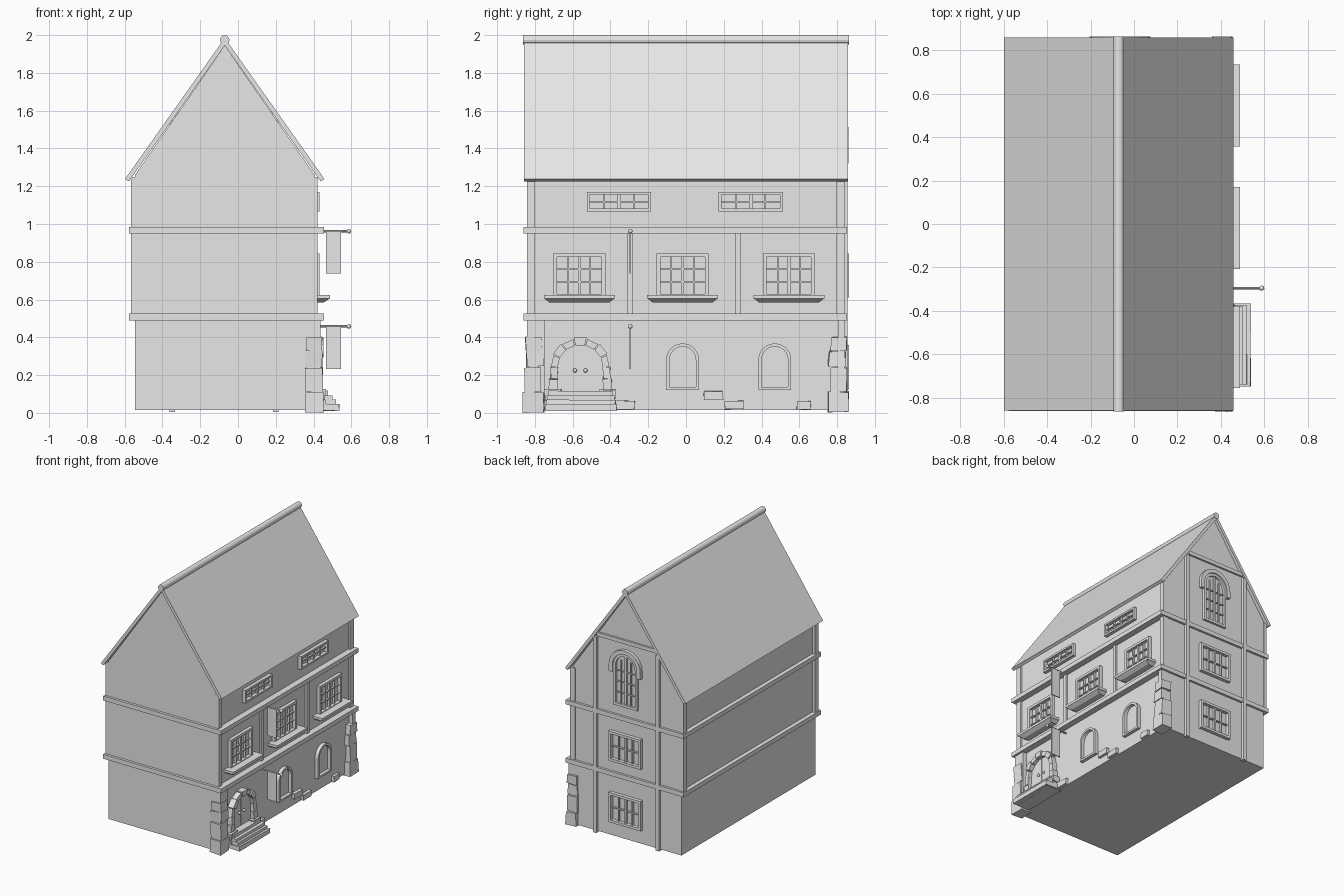
import bpy, bmesh, math, random
from mathutils import Vector

random.seed(4)
if "Cube" in bpy.data.objects:
    bpy.data.objects.remove(bpy.data.objects["Cube"])

grey = bpy.data.materials.new("plain_grey")
grey.use_nodes = True
grey.diffuse_color = (0.8, 0.8, 0.8, 1)
grey.node_tree.nodes["Principled BSDF"].inputs["Base Color"].default_value = grey.diffuse_color

SIDE, BACK, FRONT = 0.405, 0.835, -0.84     # wall planes
LEFT, RIDGE = -0.545, -0.07


def finish(name, bm):
    bmesh.ops.recalc_face_normals(bm, faces=bm.faces)
    mesh = bpy.data.meshes.new(name)
    bm.to_mesh(mesh)
    bm.free()
    mesh.materials.append(grey)
    obj = bpy.data.objects.new(name, mesh)
    bpy.context.collection.objects.link(obj)
    return obj


def box(name, x, y, z, rough=0.0):
    bm = bmesh.new()
    bmesh.ops.create_cube(bm, size=1)
    for v in bm.verts:
        v.co = [r[0] if c < 0 else r[1] for c, r in zip(v.co, (x, y, z))]
        v.co += Vector([random.uniform(-rough, rough) for _ in range(3)])
    return finish(name, bm)


# wall coordinates: u along the wall, v up, d outwards
def place(wall, u, v, d):
    return (SIDE + d, u, v) if wall == "side" else (u, BACK + d, v)


def plate(name, wall, outline, d0, d1):
    bm = bmesh.new()
    a, b = [[bm.verts.new(place(wall, u, v, d)) for u, v in outline] for d in (d0, d1)]
    bm.faces.new(a)
    bm.faces.new(b)
    n = len(a)
    for i in range(n):
        j = (i + 1) % n
        bm.faces.new((a[i], a[j], b[j], b[i]))
    return finish(name, bm)


def ring(name, wall, outer, inner, d0, d1):
    bm = bmesh.new()
    loops = [[bm.verts.new(place(wall, u, v, d)) for u, v in line]
             for line, d in ((outer, d0), (outer, d1), (inner, d1), (inner, d0))]
    n = len(outer)
    for k in range(4):
        a, b = loops[k], loops[(k + 1) % 4]
        for i in range(n):
            j = (i + 1) % n
            bm.faces.new((a[i], a[j], b[j], b[i]))
    return finish(name, bm)


def rect(u0, u1, v0, v1):
    return [(u0, v0), (u1, v0), (u1, v1), (u0, v1)]


def arc(u, v, r, start=0, end=180, steps=12):
    angles = [math.radians(start + (end - start) * i / steps) for i in range(steps + 1)]
    return [(u + r * math.cos(a), v + r * math.sin(a)) for a in angles]


def arch(u, r, v0, v1):
    return [(u - r, v0), (u + r, v0)] + arc(u, v1 - r, r)


def bars(name, wall, u0, u1, v0, v1, cols, rows, depth):
    for i in range(1, cols):
        u = u0 + (u1 - u0) * i / cols
        w = 0.008 if i * 2 == cols else 0.004
        plate(name + "_upright_bar", wall, rect(u - w, u + w, v0, v1), 0, depth)
    for i in range(1, rows):
        v = v0 + (v1 - v0) * i / rows
        plate(name + "_cross_bar", wall, rect(u0, u1, v - 0.004, v + 0.004), 0, depth - 0.002)


def window(name, wall, u0, u1, v0, v1, cols, rows, rim=0.02):
    inner = (u0 + rim, u1 - rim, v0 + rim, v1 - rim)
    ring(name + "_frame", wall, rect(u0, u1, v0, v1), rect(*inner), -0.01, 0.027)
    bars(name, wall, *inner, cols, rows, 0.017)


# walls with gables
plate("walls", "back", [(LEFT, 0.015), (SIDE, 0.015), (SIDE, 1.26),
                        (RIDGE, 1.945), (LEFT, 1.26)], 0, FRONT - BACK)

# roof and ridge
plate("roof", "back", [(-0.598, 1.238), (RIDGE, 1.985), (0.458, 1.238), (0.437, 1.226),
                       (RIDGE, 1.945), (-0.577, 1.226)], 0.022, -1.692)
bm = bmesh.new()
bmesh.ops.create_cone(bm, cap_ends=True, segments=12, radius1=0.025, radius2=0.025, depth=1.725)
for v in bm.verts:
    v.co = (RIDGE + v.co.x, v.co.z, 1.975 + v.co.y)
finish("ridge_roll", bm)

# floor belts and corner posts
for z0, z1 in ((0.49, 0.525), (0.95, 0.985)):
    box("floor_belt", (-0.577, 0.455), (-0.86, 0.853), (z0, z1))
for z in ((0.525, 0.95), (0.985, 1.25)):
    for y in ((-0.842, -0.8), (0.798, 0.842)):
        box("right_corner_post", (0.38, 0.422), y, z)
        box("left_corner_post", (-0.567, LEFT + 0.001), y, z)
for y in (-0.295, 0.275):
    plate("wall_post", "side", rect(y - 0.015, y + 0.015, 0.525, 0.95), -0.01, 0.015)
for y in ((-0.841, -0.75), (0.805, 0.838)):
    box("ground_corner_pillar", (0.38, 0.438), y, (0.015, 0.49))

# back timber frame
for x in (-0.348, 0.2):
    plate("back_post", "back", rect(x - 0.015, x + 0.015, 0.005, 1.55), -0.01, 0.02)
plate("back_beam", "back", rect(-0.333, 0.185, 1.56, 1.59), -0.01, 0.015)

# side windows, with tapered sills on the middle floor
for y in (-0.355, 0.343):
    window("attic_window", "side", y - 0.17, y + 0.17, 1.067, 1.17, 4, 2, 0.015)
for y in (-0.565, -0.018, 0.545):
    window("middle_window", "side", y - 0.138, y + 0.138, 0.61, 0.845, 4, 3)
    box("sill", (SIDE - 0.01, 0.487), (y - 0.188, y + 0.188), (0.605, 0.625))
    lower = box("sill_moulding", (SIDE - 0.01, 0.485), (y - 0.185, y + 0.185), (0.585, 0.605))
    for v in lower.data.vertices:
        if v.co.z < 0.59:
            v.co.x = min(v.co.x, 0.455)
            v.co.y = y + (v.co.y - y) * 0.86
for y in (-0.018, 0.47):
    ring("arched_window_frame", "side", arch(y, 0.087, 0.122, 0.368),
         arch(y, 0.07, 0.138, 0.351), -0.01, 0.027)

# back windows
for z in (0.125, 0.61):
    window("back_window", "back", -0.205, 0.075, z, z + 0.235, 4, 2)
ring("back_arched_frame", "back", arch(-0.065, 0.105, 1.06, 1.48),
     arch(-0.065, 0.085, 1.08, 1.46), -0.01, 0.018)
bars("back_arched_window", "back", -0.15, 0.02, 1.08, 1.42, 4, 4, 0.012)
plate("back_arched_upright", "back", rect(-0.073, -0.057, 1.42, 1.465), 0, 0.012)
hood = arc(-0.065, 1.375, 0.138) + arc(-0.065, 1.375, 0.106, 180, 0)
plate("window_hood", "back", [(-0.203, 1.32)] + hood[12::-1] + [(0.073, 1.32), (0.041, 1.32)]
      + hood[:12:-1] + [(-0.171, 1.32)], -0.01, 0.026)

# arched door with stone surround
DOOR = -0.56
plate("door", "side", arch(DOOR, 0.125, 0.05, 0.365), -0.01, 0.012)
plate("door_gap", "side", rect(DOOR - 0.002, DOOR + 0.002, 0.12, 0.36), 0, 0.014)
for i in range(7):
    a = 180 * i / 7
    out = 0.162 if i % 2 else 0.155
    stone = arc(DOOR, 0.24, out, a + 1, a + 25, 1) + arc(DOOR, 0.24, 0.12, a + 25, a + 1, 1)
    plate("arch_stone", "side", stone, -0.01, 0.048 if i % 2 else 0.04)
for s in (-1, 1):
    for z0, z1, w in ((0.125, 0.18, 0.165), (0.183, 0.24, 0.158)):
        ys = sorted((DOOR + s * 0.12, DOOR + s * w))
        box("jamb_stone", (0.39, 0.447), ys, (z0, z1), 0.003)
    for z0, z1 in ((0.018, 0.07), (0.072, 0.123)):
        ys = sorted((DOOR + s * 0.1, DOOR + s * 0.188))
        box("base_stone", (0.39, 0.463), ys, (z0, z1), 0.004)


def ball(name, x, y, z, r):
    bm = bmesh.new()
    bmesh.ops.create_uvsphere(bm, u_segments=12, v_segments=8, radius=r)
    for f in bm.faces:
        f.smooth = True
    bmesh.ops.translate(bm, verts=bm.verts, vec=(x, y, z))
    finish(name, bm)


for s in (-1, 1):
    ball("door_knob", 0.425, DOOR + s * 0.028, 0.225, 0.011)

# door steps
for i, (x, top) in enumerate(((0.537, 0.045), (0.52, 0.068), (0.5, 0.092), (0.475, 0.115))):
    box("step", (0.39, x), (-0.747 + 0.006 * i, -0.368 - 0.006 * i), (0.012, top), 0.003)

# rough corner stones
stack = ((0.005, 0.11, 0.1, 0.02), (0.112, 0.24, 0.085, 0.012),
         (0.245, 0.325, 0.095, 0.003), (0.33, 0.4, 0.085, 0.01))
for s in (-1, 1):
    for z0, z1, w, out in stack:
        ys = sorted((s * (0.84 + out), s * (0.852 - w)))
        box("corner_stone", (0.358, 0.442 + out / 3), ys, (z0, z1), 0.005)

# loose stones along the base
for y0, y1, z in ((-0.37, -0.272, 0.018), (0.095, 0.195, 0.07),
                  (0.205, 0.305, 0.018), (0.587, 0.66, 0.018)):
    box("wall_stone", (0.39, 0.428), (y0, y1), (z, z + 0.046), 0.003)

# hanging signs
for z in (0.458, 0.962):
    box("sign_board", (0.465, 0.545), (-0.299, -0.291), (z - 0.225, z - 0.004))
    bm = bmesh.new()
    bmesh.ops.create_cone(bm, cap_ends=True, segments=8, radius1=0.006, radius2=0.006, depth=0.19)
    for v in bm.verts:
        v.co = (0.49 + v.co.z, -0.295 + v.co.y, z + v.co.x)
    finish("sign_rod", bm)
    ball("sign_rod_knob", 0.587, -0.295, z, 0.012)
